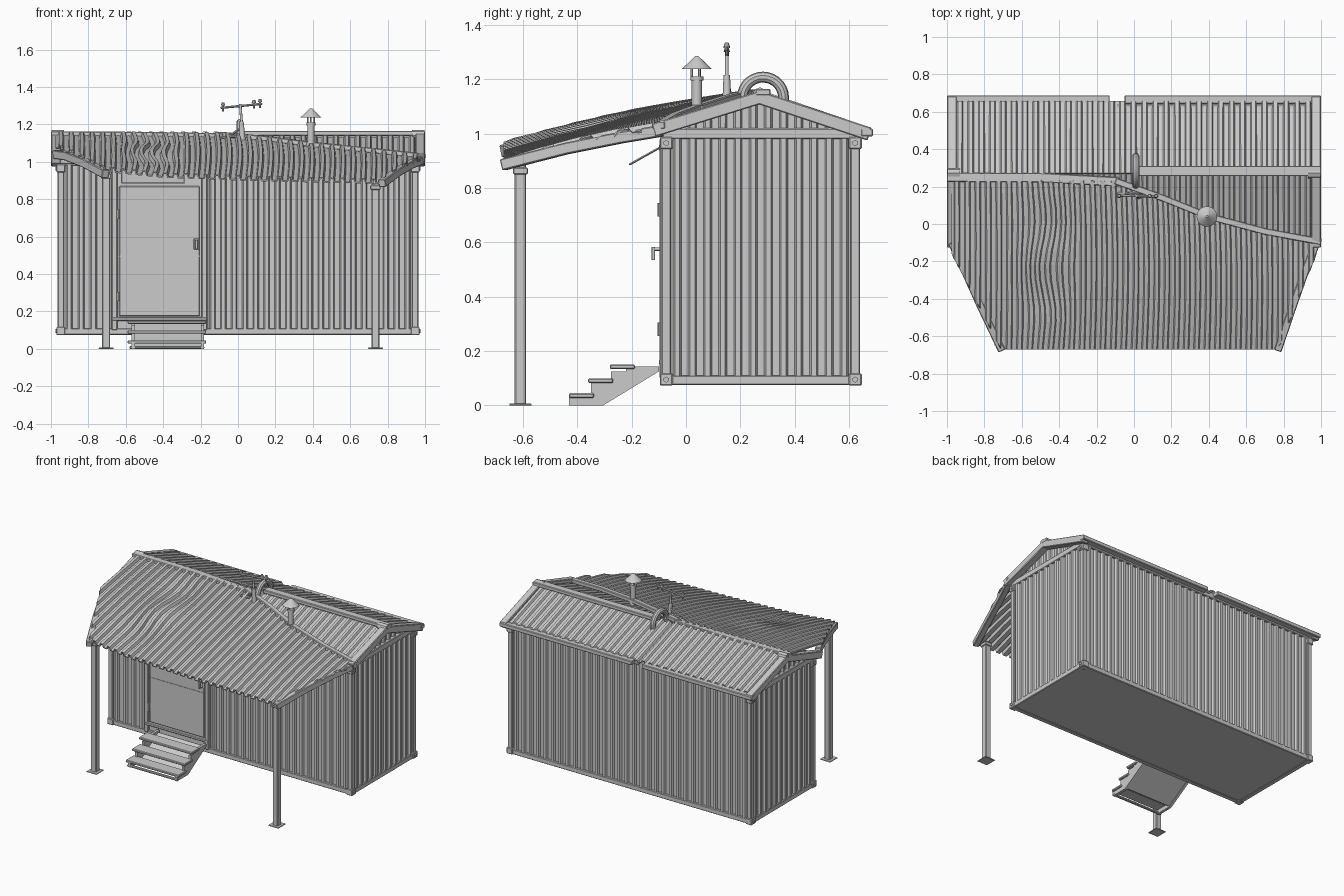
import bpy, bmesh, math
from mathutils import Vector, Matrix

if "Cube" in bpy.data.objects:
    bpy.data.objects.remove(bpy.data.objects["Cube"])


def finish(name, bm, bevel=0.0, thick=0.0, smooth=False):
    bmesh.ops.recalc_face_normals(bm, faces=bm.faces)
    me = bpy.data.meshes.new(name)
    bm.to_mesh(me)
    bm.free()
    ob = bpy.data.objects.new(name, me)
    bpy.context.collection.objects.link(ob)
    if thick:
        m = ob.modifiers.new("thickness", 'SOLIDIFY')
        m.thickness, m.offset = thick, 0
    if bevel:
        m = ob.modifiers.new("bevel", 'BEVEL')
        m.width, m.segments = bevel, 1
    if smooth:
        bpy.ops.object.select_all(action='DESELECT')
        ob.select_set(True)
        bpy.context.view_layer.objects.active = ob
        bpy.ops.object.shade_smooth_by_angle(angle=math.radians(35))
    return ob


def box(name, x0, x1, y0, y1, z0, z1, bevel=0.004):
    bm = bmesh.new()
    m = Matrix.Translation(((x0+x1)/2, (y0+y1)/2, (z0+z1)/2)) @ Matrix.Diagonal((x1-x0, y1-y0, z1-z0, 1))
    bmesh.ops.create_cube(bm, size=1, matrix=m)
    return finish(name, bm, bevel)


def beam(name, pts, w, h, up=(0, 0, 1), bevel=0.004):
    """Rectangular section swept along a polyline."""
    bm = bmesh.new()
    P = [Vector(p) for p in pts]
    rings = []
    for i, p in enumerate(P):
        t = (P[min(i+1, len(P)-1)] - P[max(i-1, 0)]).normalized()
        s = t.cross(Vector(up)).normalized()
        n = s.cross(t)
        rings.append([bm.verts.new(p + s*a*w/2 + n*b*h/2) for a, b in ((-1, -1), (1, -1), (1, 1), (-1, 1))])
    for a, b in zip(rings, rings[1:]):
        for k in range(4):
            bm.faces.new((a[k], a[(k+1) % 4], b[(k+1) % 4], b[k]))
    bm.faces.new(rings[0])
    bm.faces.new(rings[-1])
    return finish(name, bm, bevel)


def rod(name, a, b, r1, r2=None, seg=12):
    a, b = Vector(a), Vector(b)
    m = Matrix.Translation((a+b)/2) @ (b-a).to_track_quat('Z', 'Y').to_matrix().to_4x4()
    bm = bmesh.new()
    bmesh.ops.create_cone(bm, cap_ends=True, segments=seg, radius1=r1,
                          radius2=r1 if r2 is None else r2, depth=(b-a).length, matrix=m)
    return finish(name, bm, smooth=True)


def corrugated(name, u0, u1, fn, rows=1, pitch=0.058, depth=0.014, thick=0.006):
    """Trapezoid ribs across u; fn(u, v, d) places a point with outward offset d."""
    n = max(1, round((u1-u0)/pitch))
    p = (u1-u0)/n
    prof = [(u0 + (i+f)*p, d*depth) for i in range(n) for f, d in ((0, 0), (.25, 0), (.37, 1), (.63, 1), (.75, 0))]
    prof.append((u1, 0))
    bm = bmesh.new()
    g = [[bm.verts.new(fn(u, j/rows, d)) for j in range(rows+1)] for u, d in prof]
    for a, b in zip(g, g[1:]):
        for j in range(rows):
            bm.faces.new((a[j], b[j], b[j+1], a[j+1]))
    return finish(name, bm, thick=thick)


def interp(x, table):
    for a, b in zip(table, table[1:]):
        if x <= b[0]:
            t = max(0, (x-a[0])/(b[0]-a[0]))
            return [p + (q-p)*t for p, q in zip(a[1:], b[1:])]
    return list(table[-1][1:])


X, YF, YB, Z0, Z1 = 0.965, -0.09, 0.64, 0.075, 1.02


def roof_z(y):
    return 1.135 - 0.34*abs(y - 0.27)


# Floor and container frame
box("floor", -X+.01, X-.01, YF+.01, YB-.01, Z0+.003, 0.105)
for y, n in ((YF, "front"), (YB-.035, "back")):
    box(n+"_bottom_rail", -X, X, y, y+.035, Z0, .11)
    box(n+"_top_rail", -X, X, y, y+.035, .98, Z1)
for s, n in ((-1, "left"), (1, "right")):
    a, b = sorted((s*X, s*(X-.035)))
    box(n+"_bottom_rail", a, b, YF, YB, Z0, .11)
    box(n+"_top_rail", a, b, YF, YB, .98, Z1)
    for y0, m in ((YF, "front"), (YB-.035, "back")):
        box(f"{n}_{m}_corner_post", a, b, y0, y0+.035, Z0, Z1)
        yc = y0 + .0175
        for zc in (.095, .965):
            box("corner_block", a-.006, b+.006, yc-.024, yc+.024, zc-.022, zc+.022)
            rod("corner_bolt", (s*X, yc, zc), (s*(X+.012), yc, zc), .011, seg=6)

# Corrugated walls and gables
for x0, x1 in ((-.935, -.675), (-.165, .935)):
    corrugated("front_wall", x0, x1, lambda u, v, d: (u, YF+.018-d, .1+v*.89))
corrugated("back_wall", -.935, .935, lambda u, v, d: (u, YB-.018+d, .1+v*.89))
for s, n in ((-1, "left"), (1, "right")):
    corrugated(n+"_wall", YF+.03, YB-.03, lambda u, v, d: (s*(X-.018+d), u, .1+v*.89))
    corrugated(n+"_gable", YF+.03, YB-.03, lambda u, v, d: (s*(X-.03+d), u, 1.0+v*(roof_z(u)-1.0)))

# Door with frame, seam, hinged flap and handle
box("door_surround", -.68, -.16, YF+.012, YF+.03, .1, 1.0)
box("door_panel", -.635, -.205, YF-.002, YF+.02, .175, .87)
box("door_left_jamb", -.675, -.645, YF-.008, YF+.02, .1, .98)
box("door_right_jamb", -.195, -.165, YF-.008, YF+.02, .1, .98)
box("door_sill", -.675, -.165, YF-.01, YF+.02, .15, .17)
box("door_seam", -.635, -.205, YF-.005, YF, .492, .498, 0)
beam("door_flap", [(-.455, -.21, .885), (-.455, -.085, .955)], .34, .008)
for x in (-.62, -.29):
    box("flap_bracket", x-.008, x+.008, -.1, -.08, .935, .96)
for z in (.28, .72):
    rod("door_hinge", (-.64, YF-.006, z-.025), (-.64, YF-.006, z+.025), .008, seg=8)
box("handle_plate", -.237, -.207, YF-.008, YF, .53, .59)
rod("handle_stem", (-.222, YF, .575), (-.222, YF-.032, .575), .006)
rod("handle_grip", (-.222, YF-.03, .582), (-.222, YF-.03, .535), .006)

# Steps
for x in (-.56, -.19):
    bm = bmesh.new()
    side = [(-.43, 0), (-.305, 0), (-.1, .125), (-.1, .143), (-.22, .143), (-.22, .125), (-.275, .125),
            (-.275, .09), (-.31, .085), (-.35, .085), (-.35, .035), (-.43, .035)]
    f = bm.faces.new([bm.verts.new((x-.009, y, z)) for y, z in side])
    ext = bmesh.ops.extrude_face_region(bm, geom=[f])["geom"]
    bmesh.ops.translate(bm, vec=(.018, 0, 0), verts=[g for g in ext if isinstance(g, bmesh.types.BMVert)])
    finish("step_stringer", bm)
beam("step_backing", [(-.375, -.31, .008), (-.375, -.11, .13)], .37, .01)
for y, z in ((-.43, .028), (-.36, .082), (-.28, .134)):
    box("step_tread", -.59, -.17, y, y+.092, z, z+.017)
box("step_bottom_bar", -.58, -.18, -.43, -.41, 0, .014)

# Gable roof sheets, trims and ridge caps
for n, x0, x1, dz in (("left", -.96, -.09, .008), ("right", -.09, .96, 0)):
    corrugated("back_roof_"+n, x0, x1, lambda u, v, d: (u, .27+.385*v, roof_z(.27+.385*v)+d+dz), thick=.01)
corrugated("front_roof", -.96, .96, lambda u, v, d: (u, .27-.38*v, roof_z(.27-.38*v)+d-.008), thick=.008)
for s, n in ((-1, "left"), (1, "right")):
    beam(n+"_rake_trim", [(s*.974, -.12, 1.012), (s*.974, .27, 1.132), (s*.974, .675, .998)], .05, .05)
    rod("ridge_end", (s*.93, .272, 1.142), (s*.998, .272, 1.142), .028, seg=8)
for n, x0, x1 in (("left", -1, -.13), ("right", -.05, 1)):
    beam("back_eave_trim_"+n, [(x0, .665, 1.004), (x1, .665, 1.004)], .045, .03)
beam("ridge_cap_left", [(-1, .25, 1.15), (-.5, .248, 1.147), (-.08, .225, 1.14)], .05, .026)
beam("ridge_cap_right", [(.02, .283, 1.152), (1, .283, 1.152)], .055, .026)
beam("front_eave_trim", [(-.96, -.1, 1.0), (.96, -.1, 1.0)], .02, .025)

# Draped porch canopy over the front
BACK = [(-1, .24, 1.14), (-.1, .23, 1.135), (.15, .14, 1.112), (.4, .04, 1.08), (.7, -.04, 1.05), (1, -.095, 1.018)]
FRONT = [(-1, -.11, .965), (-.71, -.67, .95), (-.4, -.67, .918), (.1, -.67, .9), (.77, -.67, .885), (1, -.1, .88)]


def canopy(u, v, d):
    yb, zb = interp(u, BACK)
    yf, zf = interp(u, FRONT)
    y = yb + (yf-yb)*v
    t = (yb-y)/(yb+.67)
    dent = math.exp(-((u+.47)/.12)**2)*math.sin(math.pi*v)
    x = u + .025*dent*math.sin(v*9) + .012*math.sin(math.pi*v)*(1-abs(u))
    return (x, y, zb + (zf-zb)*t + d + .012*math.sin(math.pi*t) - .012*dent*math.sin(v*7)**2)


corrugated("porch_canopy", -.975, .975, canopy, rows=12, pitch=.056, depth=.02, thick=.008)
beam("canopy_back_trim", [(x, y, z+.012) for x, y, z in BACK[1:]], .035, .028)
beam("canopy_left_beam", [(-.975, -.1, 1.04), (-.91, -.24, 1.03), (-.82, -.44, .995), (-.708, -.675, .935)], .04, .045)
beam("canopy_right_beam", [(.98, -.09, 1.01), (.92, -.24, .985), (.85, -.44, .945), (.77, -.675, .885)], .04, .042)

# Porch posts
for n, x, top in (("left", -.705, .945), ("right", .735, .885)):
    box(n+"_post", x-.021, x+.021, -.63, -.588, 0, top)
    box(n+"_post_foot", x-.04, x+.04, -.65, -.568, 0, .007, .002)
    box(n+"_post_cap", x-.028, x+.028, -.637, -.581, top-.035, top-.01)

# Chimney
c = (.39, .04)
rod("chimney_collar", (*c, 1.05), (*c, 1.105), .029, .024, 16)
rod("chimney_pipe", (*c, 1.05), (*c, 1.205), .019, seg=16)
rod("chimney_ring", (*c, 1.195), (*c, 1.21), .024, seg=16)
for k in range(3):
    a = k*2*math.pi/3 + .5
    p = (c[0]+.019*math.cos(a), c[1]+.019*math.sin(a))
    rod("chimney_strut", (*p, 1.2), (*p, 1.25), .005, seg=6)
rod("chimney_cowl", (*c, 1.238), (*c, 1.285), .055, .006, 16)

# Old tyre straddling the ridge
bm = bmesh.new()
R, r, n, m = .076, .02, 28, 10
g = [[bm.verts.new((.01+r*math.sin(b), .283+(R+r*math.cos(b))*math.cos(a), 1.132+(R+r*math.cos(b))*math.sin(a)))
      for b in (2*math.pi*j/m for j in range(m))] for a in (2*math.pi*i/n for i in range(n))]
for i in range(n):
    for j in range(m):
        bm.faces.new((g[i][j], g[(i+1) % n][j], g[(i+1) % n][(j+1) % m], g[i][(j+1) % m]))
finish("tyre", bm, smooth=True)

# Weather mast with cross arm
rod("mast_base", (.025, .15, 1.1), (.018, .15, 1.215), .017, .012)
rod("mast", (.02, .15, 1.2), (.012, .15, 1.31), .007)
beam("mast_brace", [(-.09, .16, 1.13), (.03, .16, 1.14)], .02, .014)
beam("mast_side_brace", [(-.05, .165, 1.135), (.015, .155, 1.18)], .012, .012)
beam("mast_arm", [(-.095, .152, 1.288), (.13, .148, 1.31)], .014, .012)
for x, z in ((-.08, 1.29), (.085, 1.305), (.118, 1.309)):
    rod("arm_peg", (x, .15, z-.02), (x, .15, z+.024), .005, seg=8)
    rod("arm_cup", (x, .15, z+.01), (x, .15, z+.026), .012, .007, 8)
